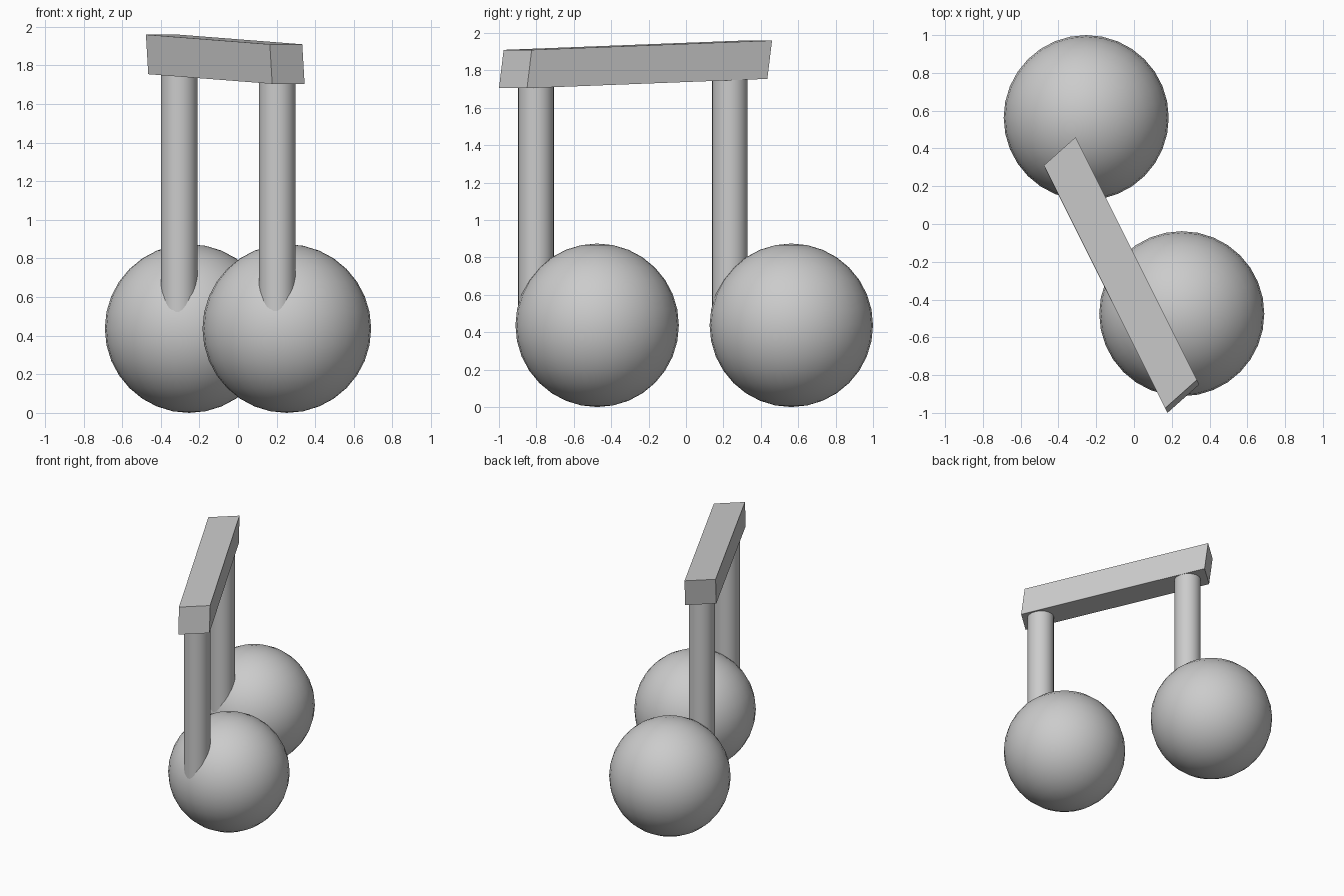
import bpy
import bmesh
from mathutils import Matrix, Vector

default = bpy.data.objects.get("Cube")
if default:
    bpy.data.objects.remove(default, do_unlink=True)

grey = bpy.data.materials.new("plain_grey")
grey.use_nodes = True
colour = (0.6, 0.6, 0.6, 1)
grey.diffuse_color = colour
grey.node_tree.nodes["Principled BSDF"].inputs["Base Color"].default_value = colour


def add_part(name, bm, smooth=False):
    bmesh.ops.recalc_face_normals(bm, faces=bm.faces[:])
    mesh = bpy.data.meshes.new(name)
    bm.to_mesh(mesh)
    bm.free()
    mesh.materials.append(grey)
    obj = bpy.data.objects.new(name, mesh)
    bpy.context.collection.objects.link(obj)
    if smooth:
        bpy.ops.object.select_all(action="DESELECT")
        obj.select_set(True)
        bpy.context.view_layer.objects.active = obj
        bpy.ops.object.shade_smooth_by_angle()


def ball(name, centre, radius=0.437):
    bm = bmesh.new()
    bmesh.ops.create_uvsphere(bm, u_segments=32, v_segments=16, radius=radius,
                              matrix=Matrix.Translation(centre))
    add_part(name, bm, smooth=True)


def post(name, x, y, bottom=0.45, top=1.8, radius=0.095):
    bm = bmesh.new()
    bmesh.ops.create_cone(bm, cap_ends=True, segments=32, radius1=radius, radius2=radius,
                          depth=top - bottom,
                          matrix=Matrix.Translation((x, y, (top + bottom) / 2)))
    add_part(name, bm, smooth=True)


# Round feet and the posts sunk into them
ball("front_ball", (0.253, -0.475, 0.437))
ball("back_ball", (-0.253, 0.563, 0.437))
post("front_post", 0.203, -0.802)
post("back_post", -0.305, 0.235)

# Slanted beam: a cube skewed along its length, width and height edges
length = Vector((0.642, -1.285, -0.05))
width = Vector((0.168, 0.15, 0))
height = Vector((-0.012, 0.025, 0.205))
beam_matrix = Matrix((length, width, height)).transposed().to_4x4()
beam_matrix.translation = (-0.066, -0.27, 1.832)
bm = bmesh.new()
bmesh.ops.create_cube(bm, size=1, matrix=beam_matrix)
add_part("top_beam", bm)
